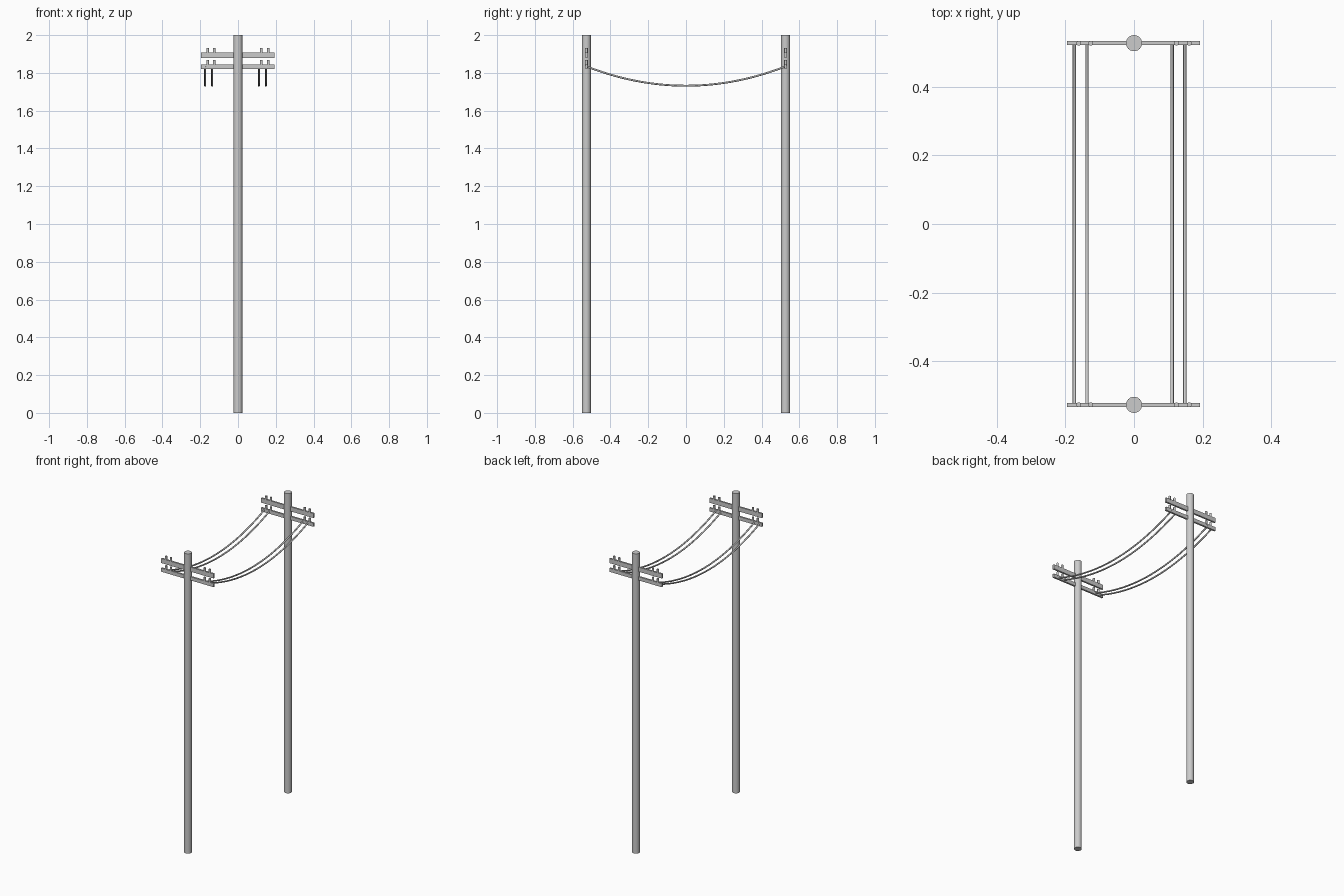
import bpy, math

if "Cube" in bpy.data.objects:
    bpy.data.objects.remove(bpy.data.objects["Cube"])

POLE_Y = 0.527


def box(name, x0, x1, y, depth, z0, z1):
    bpy.ops.mesh.primitive_cube_add(size=1, location=((x0 + x1) / 2, y, (z0 + z1) / 2))
    ob = bpy.context.object
    ob.name = name
    ob.scale = (x1 - x0, depth, z1 - z0)
    bpy.ops.object.transform_apply(location=False, rotation=False, scale=True)
    return ob


def cylinder(name, x, y, z0, z1, r, sides):
    bpy.ops.mesh.primitive_cylinder_add(vertices=sides, radius=r, depth=z1 - z0,
                                        location=(x, y, (z0 + z1) / 2))
    ob = bpy.context.object
    ob.name = name
    bpy.ops.object.shade_smooth_by_angle(angle=math.radians(40))
    return ob


def wire(name, x, z_end=1.836, z_mid=1.732, y_end=0.532, r=0.005, steps=24):
    curve = bpy.data.curves.new(name, 'CURVE')
    curve.dimensions = '3D'
    curve.bevel_depth = r
    curve.bevel_resolution = 2
    curve.use_fill_caps = True
    spline = curve.splines.new('POLY')
    spline.points.add(steps)
    for i, p in enumerate(spline.points):
        t = 2 * i / steps - 1
        p.co = (x, t * y_end, z_mid + (z_end - z_mid) * t * t, 1)
    spline.use_smooth = True
    ob = bpy.data.objects.new(name, curve)
    bpy.context.collection.objects.link(ob)


# Two poles, each with two crossarms and small insulator pegs
for side, y in (("front", -POLE_Y), ("back", POLE_Y)):
    cylinder(f"{side}_pole", 0, y, 0, 2, 0.0235, 32)
    for level, z0, z1, peg_top in (("upper", 1.879, 1.909, 1.931),
                                   ("lower", 1.821, 1.845, 1.868)):
        box(f"{side}_{level}_crossarm", -0.195, 0.193, y, 0.012, z0, z1)
        for i, x in enumerate((-0.161, -0.126, 0.124, 0.161)):
            cylinder(f"{side}_{level}_insulator_{i + 1}", x, y, z1 - 0.005, peg_top, 0.007, 16)

# Sagging wires between the lower crossarms
for i, x in enumerate((-0.174, -0.137, 0.111, 0.148)):
    wire(f"wire_{i + 1}", x)
